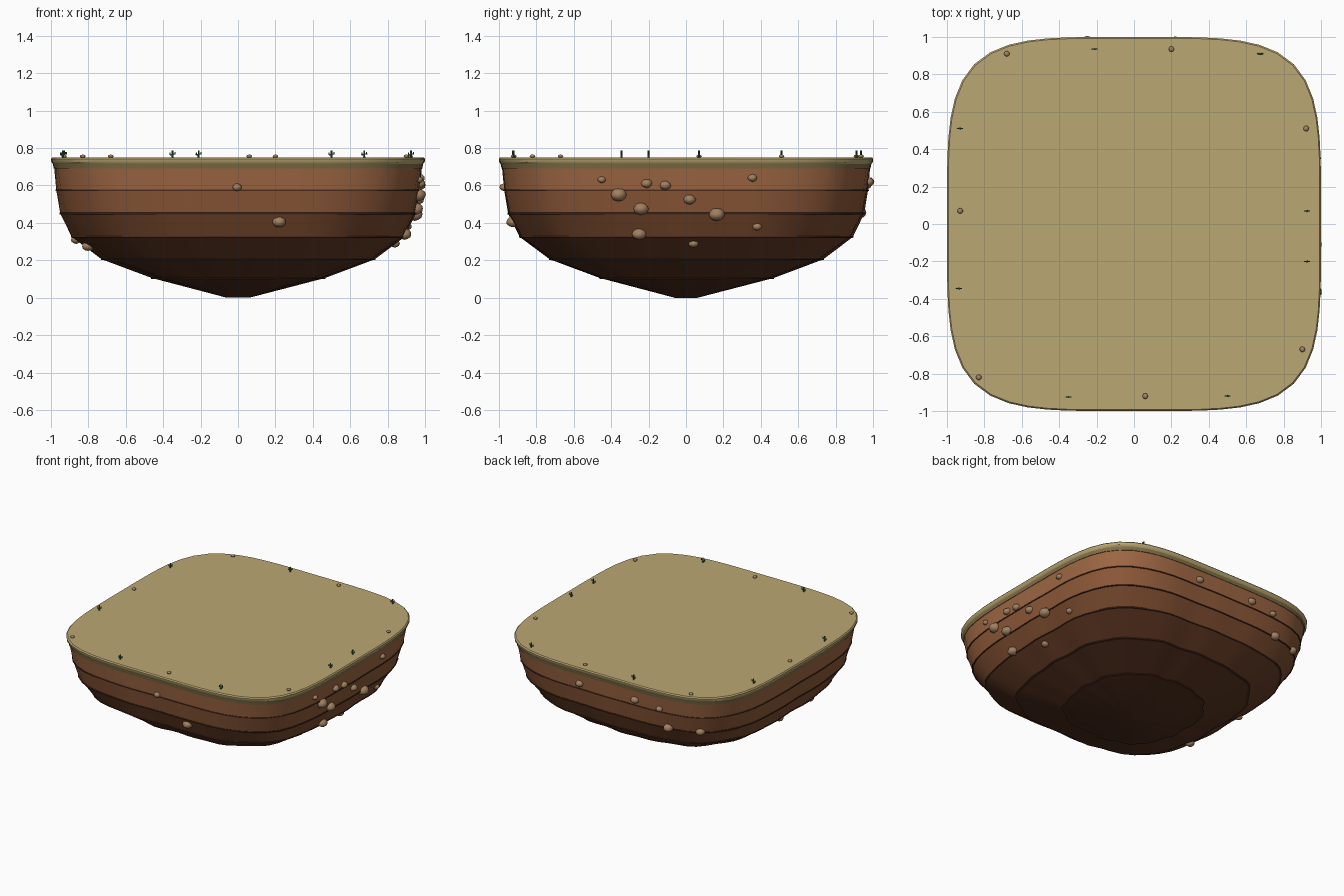
import bpy, bmesh, math, random
from mathutils import Vector, Matrix

if "Cube" in bpy.data.objects:
    bpy.data.objects.remove(bpy.data.objects["Cube"])

random.seed(4)
SEG = 72


def material(name, rgb):
    m = bpy.data.materials.new(name)
    m.diffuse_color = (*rgb, 1)
    m.use_nodes = True
    m.node_tree.nodes["Principled BSDF"].inputs["Base Color"].default_value = m.diffuse_color
    return m


SAND = material("sand", (0.50, 0.39, 0.17))
SAND_DARK = material("sand_shade", (0.22, 0.16, 0.06))
BAND = material("dark_strata", (0.07, 0.025, 0.012))
STONE = material("stone", (0.36, 0.22, 0.12))
GREEN = material("cactus_green", (0.035, 0.13, 0.06))
LAYERS = [material("rock_%d" % i, c) for i, c in enumerate([
    (0.075, 0.026, 0.012), (0.10, 0.035, 0.015), (0.14, 0.048, 0.02),
    (0.20, 0.072, 0.028), (0.27, 0.10, 0.04), (0.34, 0.135, 0.055)])]

# Rock outline: height, half width, squareness of plan, waviness
PROFILE = [(0.0, 0.06, 2.2, 0.03), (0.105, 0.455, 2.5, 0.03),
           (0.205, 0.722, 3.0, 0.018), (0.325, 0.885, 3.5, 0.009),
           (0.45, 0.948, 3.9, 0.005), (0.575, 0.97, 4.2, 0.003),
           (0.69, 0.982, 4.4, 0.001)]


def finish(bm, name, mat, angle=35):
    bmesh.ops.recalc_face_normals(bm, faces=bm.faces)
    me = bpy.data.meshes.new(name)
    bm.to_mesh(me)
    bm.free()
    me.materials.append(mat)
    ob = bpy.data.objects.new(name, me)
    bpy.context.collection.objects.link(ob)
    bpy.context.view_layer.objects.active = ob
    ob.select_set(True)
    bpy.ops.object.shade_smooth_by_angle(angle=math.radians(angle))
    ob.select_set(False)
    return ob


def ring(bm, z, r, n, wave):
    verts = []
    for i in range(SEG):
        t = 2 * math.pi * i / SEG
        c, s = math.cos(t), math.sin(t)
        rad = r / (abs(c) ** n + abs(s) ** n) ** (1 / n)
        rad *= 1 + wave * (0.5 * math.sin(17 * t + 1) + 0.4 * math.sin(11 * t + 2.3)
                           + 0.3 * math.sin(5 * t))
        verts.append(bm.verts.new((rad * c, rad * s, z)))
    return verts


def loft(name, rings, mat, caps=(True, True)):
    bm = bmesh.new()
    loops = [ring(bm, *r) for r in rings]
    for a, b in zip(loops, loops[1:]):
        for i in range(SEG):
            j = (i + 1) % SEG
            bm.faces.new((a[i], a[j], b[j], b[i]))
    if caps[0]:
        bm.faces.new(loops[0])
    if caps[1]:
        bm.faces.new(loops[-1])
    return finish(bm, name, mat)


def section(z):
    for a, b in zip(PROFILE, PROFILE[1:]):
        if z <= b[0]:
            f = (z - a[0]) / (b[0] - a[0])
            return [p + (q - p) * f for p, q in zip(a, b)]
    return PROFILE[-1]


# Rock layers, with thin dark ledges between them
for i, (low, high) in enumerate(zip(PROFILE, PROFILE[1:])):
    loft("rock_layer_%d" % i, [low, high], LAYERS[i], (i == 0, False))
    if i:
        z, r, n, w = low
        loft("strata_ledge_%d" % i,
             [(z - 0.005, section(z - 0.005)[1] - 0.002, n, w), (z - 0.004, r + 0.004, n, w),
              (z + 0.004, r + 0.004, n, w), (z + 0.005, r - 0.002, n, w)], BAND, (False, False))

# Sand slab and its shaded underside
loft("sand_underside", [(0.688, 0.972, 4.4, 0), (0.69, 0.985, 4.4, 0), (0.715, 0.99, 4.4, 0)],
     SAND_DARK, (False, False))
loft("sand_top", [(0.715, 0.99, 4.4, 0), (0.725, 0.998, 4.4, 0), (0.742, 1.0, 4.4, 0),
                  (0.75, 0.993, 4.4, 0)], SAND, (False, True))


def stone(name, loc, r, squash=0.8):
    bm = bmesh.new()
    bmesh.ops.create_icosphere(bm, subdivisions=2, radius=r)
    for v in bm.verts:
        v.co *= random.uniform(0.95, 1.05)
        v.co.z *= squash
    bmesh.ops.translate(bm, verts=bm.verts, vec=loc)
    finish(bm, name, STONE, 60)


# Stones set into the cliff: side, position along that side, height, radius
CLIFF = {
    "right": [(-.45, .63, .022), (-.36, .55, .043), (-.21, .61, .03), (-.11, .6, .03),
              (.02, .525, .033), (-.24, .475, .04), (.165, .445, .043), (-.25, .34, .038),
              (.04, .29, .028), (.355, .64, .025), (.38, .38, .026)],
    "front": [(-.005, .59, .025), (.22, .405, .036)],
    "back": [(.22, .62, .03), (-.25, .62, .032), (-.45, .6, .026), (-.5, .455, .036),
             (-.72, .455, .034)],
    "left": [(.1, .31, .028), (-.35, .275, .032)]}
for side, stones in CLIFF.items():
    for k, (u, z, r) in enumerate(stones):
        _, R, n, _ = section(z)
        d = R * (1 - abs(u / R) ** n) ** (1 / n)
        x, y = {"right": (d, u), "left": (-d, u), "front": (u, -d), "back": (u, d)}[side]
        stone("cliff_stone_%s_%d" % (side, k), (x, y, z), r)

# Pebbles on the sand
for k, (x, y) in enumerate([(-.68, .91), (.2, .935), (.92, .51), (-.93, .07), (.9, -.67),
                            (-.83, -.82), (.06, -.92)]):
    stone("pebble_%d" % k, (x, y, 0.756), 0.015, 0.6)


def rod(bm, a, b, r):
    a, b = Vector(a), Vector(b)
    rot = (b - a).to_track_quat('Z', 'Y').to_matrix().to_4x4()
    bmesh.ops.create_cone(bm, cap_ends=True, segments=8, radius1=r, radius2=r * 0.85,
                          depth=(b - a).length, matrix=Matrix.Translation((a + b) / 2) @ rot)


# Small cacti near the rim
for k, (x, y) in enumerate([(-.21, .935), (.675, .91), (-.93, .51), (-.935, -.345),
                            (.925, .07), (.925, -.2), (-.35, -.925), (.5, -.92)]):
    bm = bmesh.new()
    rod(bm, (0, 0, -0.002), (0, 0, 0.036), 0.0055)
    for s, z in ((-1, 0.014), (1, 0.018)):
        rod(bm, (0, 0, z), (s * 0.014, 0, z), 0.0032)
        rod(bm, (s * 0.013, 0, z - 0.002), (s * 0.013, 0, z + 0.012), 0.0032)
    bmesh.ops.translate(bm, verts=bm.verts, vec=(x, y, 0.75))
    finish(bm, "cactus_%d" % k, GREEN)
